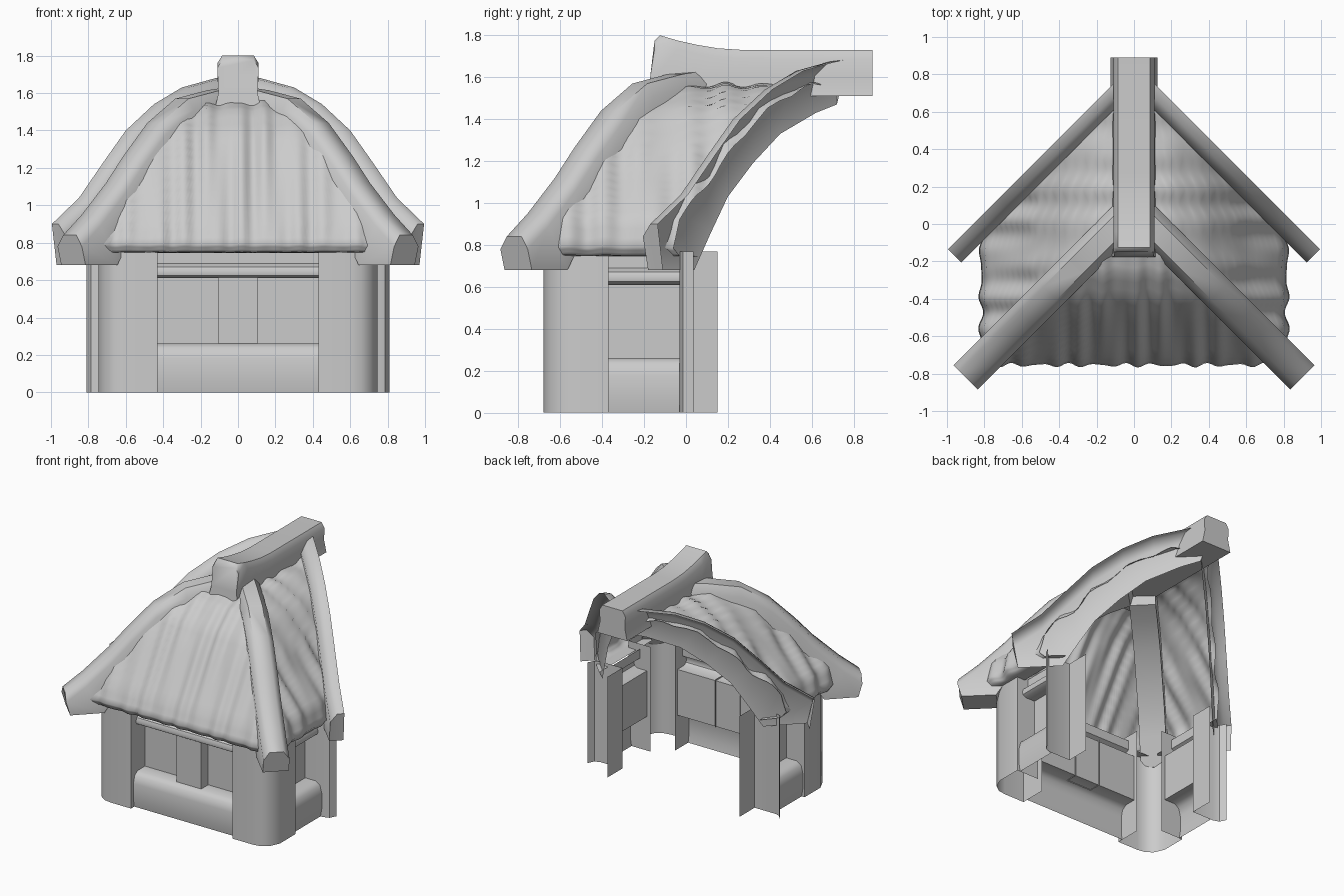
import bpy, bmesh, math

cube = bpy.data.objects.get("Cube")
if cube:
    bpy.data.objects.remove(cube, do_unlink=True)

GREY = (0.6, 0.6, 0.6, 1)
mat = bpy.data.materials.new("plain grey")
mat.use_nodes = True
mat.diffuse_color = GREY
mat.node_tree.nodes["Principled BSDF"].inputs["Base Color"].default_value = GREY


def loft(name, rows, closed=False, caps=(), mirror=True, angle=40):
    """Skin rows of points; close each row, cap chosen rows, mirror across x."""
    bm = bmesh.new()
    vs = [[bm.verts.new(p) for p in row] for row in rows]
    n = len(rows[0])
    for a, b in zip(vs, vs[1:]):
        for i in range(n if closed else n - 1):
            j = (i + 1) % n
            bm.faces.new((a[i], a[j], b[j], b[i]))
    for c in caps:
        bm.faces.new(vs[c])
    bmesh.ops.recalc_face_normals(bm, faces=bm.faces)
    me = bpy.data.meshes.new(name)
    bm.to_mesh(me)
    bm.free()
    me.materials.append(mat)
    ob = bpy.data.objects.new(name, me)
    bpy.context.collection.objects.link(ob)
    if mirror:
        ob.modifiers.new("mirror", "MIRROR").merge_threshold = 0.002
    bpy.ops.object.select_all(action='DESELECT')
    ob.select_set(True)
    bpy.context.view_layer.objects.active = ob
    bpy.ops.object.shade_smooth_by_angle(angle=math.radians(angle))


def refine(pts, k=3):
    """Insert evenly spaced points along a polyline."""
    out = [tuple(a + (b - a) * i / k for a, b in zip(p, q))
           for p, q in zip(pts, pts[1:]) for i in range(k)]
    return out + [pts[-1]]


def diagonal(r, w, y0, z):
    """Point r along a diagonal rafter line, w sideways from it."""
    d = w * math.sqrt(0.5)
    return (r + d, y0 - r + d, z)


def rafter(name, y0, crest, foot, section, closed, caps):
    """Diagonal curved beam; section gives (sideways offset, drop or None=underside)."""
    rows = []
    for (rc, zc), (rf, zf) in zip(crest, foot):
        rows.append([diagonal(rf, w, y0, zf) if drop is None
                     else diagonal(rc, w, y0, zc - drop) for w, drop in section])
    loft(name, rows, closed, caps, angle=50)


# Front rafters: full beams
rafter("front_rafters", 0.08,
       [(.03, 1.63), (.13, 1.615), (.3, 1.57), (.45, 1.44), (.58, 1.26),
        (.67, 1.12), (.8, .95), (.9, .84)],
       [(.06, 1.45), (.16, 1.4), (.31, 1.3), (.43, 1.16), (.56, 1.0),
        (.63, .85), (.71, .68), (.88, .68)],
       [(-.092, None), (-.092, .06), (-.05, 0), (.05, 0), (.092, .06), (.092, None)],
       True, (0, -1))

# Rear rafters: half beams, open at the back
REAR_Y = 0.86
rafter("rear_rafters", REAR_Y,
       [(.03, 1.69), (.12, 1.68), (.3, 1.63), (.45, 1.54), (.6, 1.4),
        (.72, 1.23), (.85, 1.04), (.995, .9)],
       [(.07, 1.47), (.17, 1.43), (.34, 1.33), (.47, 1.19), (.59, 1.03),
        (.67, .86), (.75, .68), (.97, .68)],
       [(-.1, None), (-.1, .06), (-.05, 0), (0, 0)], False, ())
# Closed outer ends of the rear rafters
loft("rear_rafter_ends",
     [[diagonal(.995, w, REAR_Y, top), diagonal(.97, w, REAR_Y, .68)]
      for w, top in ((0, .9), (-.05, .9), (-.1, .84))])

# Ridge beam with upswept front
rows = []
for y, top, lean in [(-.15, 1.775, .03), (-.125, 1.8, .03), (-.04, 1.775, 0),
                     (.05, 1.755, 0), (.15, 1.738, 0), (.27, 1.73, 0), (.89, 1.73, 0)]:
    half = [(.125, 1.51, y - lean), (.105, 1.6, y - lean * .7),
            (.11, top - .04, y), (.085, top, y)]
    rows.append([(x, yy, z) for x, z, yy in half]
                + [(-x, yy, z) for x, z, yy in reversed(half)])
loft("ridge_beam", rows, True, (0, -1), mirror=False, angle=50)


def ripple(t, s):
    """Irregular soft ribs across t, drifting along the slope s."""
    return .65 * math.sin(t + s * .8) + .35 * math.sin(t * 1.43 + 1 - s * .6)


# Front thatch: bulging panel between the front rafters
front_profile = refine([(-.62, .745), (-.73, .75), (-.755, .79), (-.71, .9), (-.6, 1.08),
                        (-.49, 1.26), (-.4, 1.39), (-.26, 1.51), (-.16, 1.55), (-.08, 1.57)])
COLS = 80
rows = []
for k, (y, z) in enumerate(front_profile):
    half = -y + .03
    amp = .016 if k > 2 else 0
    row = []
    for i in range(COLS + 1):
        x = half * (2 * i / COLS - 1)
        f = amp * ripple(x * 42, k * .12)
        row.append((x, y - f * .8, z + f * .6 * min(1, k / 14)))
    rows.append(row)
loft("front_thatch", rows, mirror=False, angle=60)

# Side thatch: slanted panels between front and rear rafters
side_profile = refine([(.68, .745), (.79, .75), (.82, .79), (.79, .925), (.71, 1.03),
                       (.62, 1.14), (.53, 1.27), (.37, 1.45), (.2, 1.55), (.07, 1.57)])
rows = []
for k, (r, z) in enumerate(side_profile):
    amp = .02 if k > 2 else 0
    row = []
    for i in range(COLS + 1):
        y = .12 - r + .64 * i / COLS
        f = amp * ripple(y * 31, k * .1)
        row.append((r + f * .7, y, z + f * .7 * min(1, k / 14)))
    rows.append(row)
loft("side_thatch", rows, angle=60)


def post(name, plan, top):
    """Hollow upright shell following a plan outline."""
    loft(name, [[(x, y, z) for x, y in plan] for z in (0, top)], angle=45)


post("front_posts", [(.43, -.48), (.43, -.68), (.6, -.68), (.66, -.67), (.71, -.635),
                     (.745, -.56), (.745, -.37), (.56, -.37)], .8)
post("rear_posts", [(.56, .15), (.56, -.03), (.74, -.03), (.785, -.015), (.81, .035)], .77)

# Wall profile: base, ledge, recessed window, lintel (inset from outer face, height)
wall = [(.01, 0), (0, .06), (0, .18), (.015, .235), (.05, .26), (.14, .26),
        (.14, .61), (.06, .61), (.035, .625), (.03, .645), (.04, .67), (.06, .68),
        (.08, .69), (.08, .76)]
loft("front_wall", [[(x, -.65 + d, z) for d, z in wall] for x in (0, .43)])
loft("side_walls", [[(.73 - d, y, z) for d, z in wall] for y in (-.37, -.03)])

# Window centre post
loft("window_post", [[(x, y, z) for x, y in
                      ((-.105, -.5), (-.105, -.595), (.105, -.595), (.105, -.5))]
                     for z in (.255, .62)], mirror=False)
